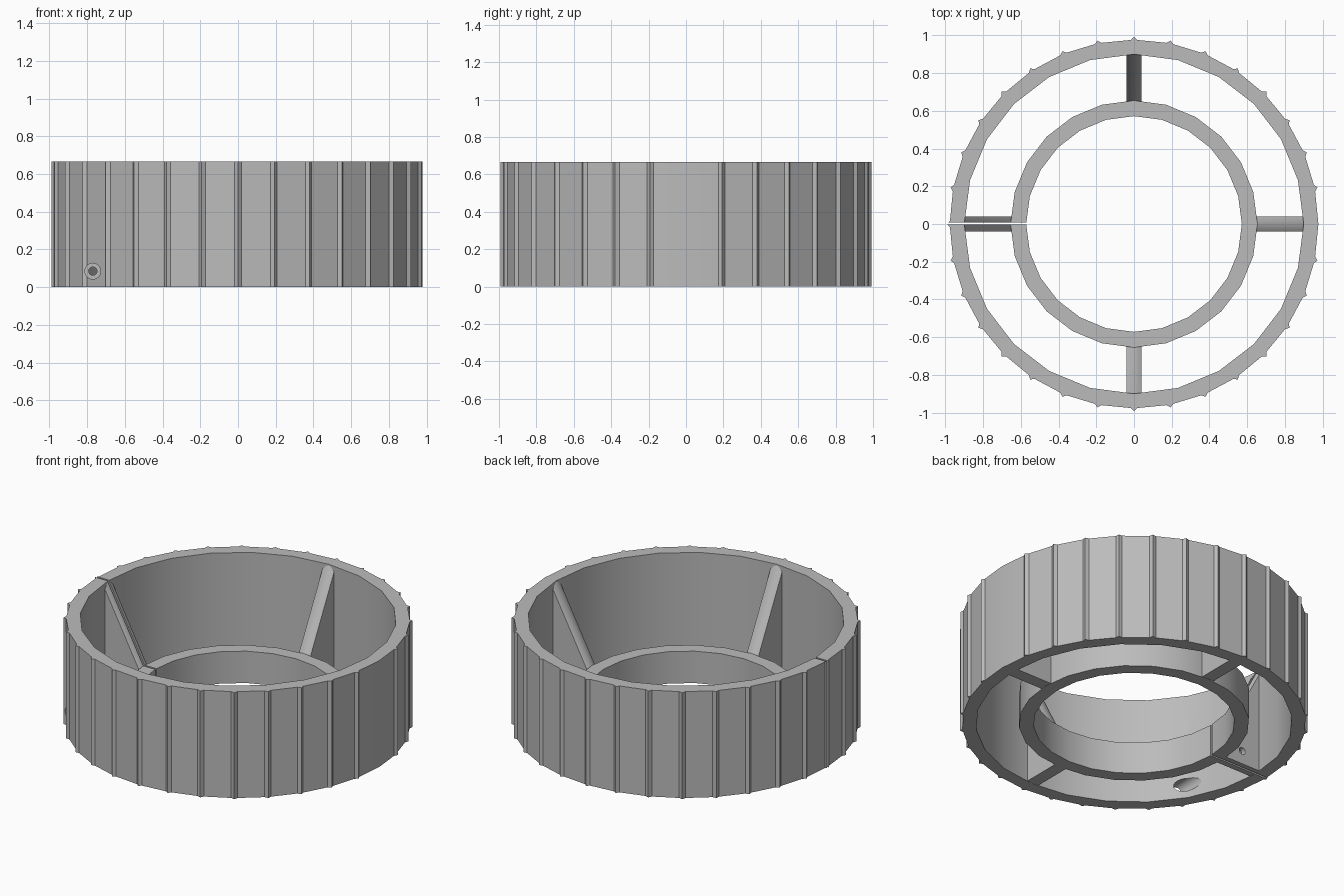
import bpy, bmesh, math
from mathutils import Matrix

cube = bpy.data.objects.get("Cube")
if cube:
    bpy.data.objects.remove(cube, do_unlink=True)

HEIGHT, HUB_HEIGHT = 0.667, 0.2
RIM_R, RIM_BORE = 0.978, 0.9
HUB_R, HUB_BORE = 0.655, 0.572
TEETH = 32

grey = bpy.data.materials.new("plain grey")
grey.use_nodes = True
colour = (0.5, 0.5, 0.5, 1)
grey.diffuse_color = colour
grey.node_tree.nodes["Principled BSDF"].inputs["Base Color"].default_value = colour


def make_object(name, bm):
    bmesh.ops.recalc_face_normals(bm, faces=bm.faces)
    mesh = bpy.data.meshes.new(name)
    bm.to_mesh(mesh)
    bm.free()
    mesh.materials.append(grey)
    obj = bpy.data.objects.new(name, mesh)
    bpy.context.collection.objects.link(obj)
    return obj


def prism(name, outline, z0, z1):
    bm = bmesh.new()
    face = bm.faces.new([bm.verts.new((x, y, z0)) for x, y in outline])
    top = bmesh.ops.extrude_face_region(bm, geom=[face])["geom"]
    verts = [v for v in top if isinstance(v, bmesh.types.BMVert)]
    bmesh.ops.translate(bm, verts=verts, vec=(0, 0, z1 - z0))
    return make_object(name, bm)


def polygon(radius, sides):
    return [(radius * math.cos(math.tau * i / sides), radius * math.sin(math.tau * i / sides))
            for i in range(sides)]


def toothed_outline():
    points = []
    for i in range(TEETH):
        a = math.tau * i / TEETH
        # The tooth opposite the clamp slit is left out
        local = [(RIM_R, 0)] if i == 0 else [(0.976, -0.018), (0.992, 0), (0.976, 0.018)]
        for r, t in local:
            points.append((r * math.cos(a) - t * math.sin(a), r * math.sin(a) + t * math.cos(a)))
    return points


def cut(obj, cutter):
    cutter.hide_render = True
    mod = obj.modifiers.new("cut", "BOOLEAN")
    mod.operation, mod.solver, mod.object = "DIFFERENCE", "EXACT", cutter
    bpy.context.view_layer.update()
    mesh = bpy.data.meshes.new_from_object(obj.evaluated_get(bpy.context.evaluated_depsgraph_get()))
    obj.modifiers.clear()
    obj.data = mesh


def rib(name, angle):
    # Sloped web with a slightly arched upper edge
    profile = [(0.62, 0.001), (0.94, 0.001), (0.94, 0.664), (0.902, 0.664), (0.655, 0.2), (0.62, 0.15)]
    bm = bmesh.new()
    loops = []
    for i in range(9):
        t = i / 4 - 1
        drop = 0.02 * t * t
        loops.append([bm.verts.new((r, 0.04 * t, z - (drop if z > 0.01 else 0))) for r, z in profile])
    for a, b in zip(loops, loops[1:]):
        for j in range(len(profile)):
            k = (j + 1) % len(profile)
            bm.faces.new((a[j], a[k], b[k], b[j]))
    bm.faces.new(loops[0])
    bm.faces.new(loops[-1][::-1])
    bmesh.ops.rotate(bm, verts=bm.verts, matrix=Matrix.Rotation(angle, 3, "Z"))
    return make_object(name, bm)


def bore_cutter(name, radius, y0, y1):
    bm = bmesh.new()
    place = Matrix.Translation((-0.77, (y0 + y1) / 2, 0.085)) @ Matrix.Rotation(math.pi / 2, 4, "X")
    bmesh.ops.create_cone(bm, cap_ends=True, segments=24, radius1=radius, radius2=radius,
                          depth=y1 - y0, matrix=place)
    return make_object(name, bm)


# Main parts
rim = prism("toothed_rim", toothed_outline(), 0, HEIGHT)
hub = prism("inner_ring", polygon(HUB_R, 24), 0, HUB_HEIGHT)
names = ["left_rib", "back_rib", "clamp_rib", "front_rib"]
ribs = [rib(n, i * math.pi / 2) for i, n in enumerate(names)]
clamp = ribs[2]

# Cutters for the bores, the clamp slit and the screw hole
rim_bore = prism("rim_bore_cutter", polygon(RIM_BORE, 24), -0.1, 0.8)
hub_bore = prism("hub_bore_cutter", polygon(HUB_BORE, 24), -0.1, 0.8)
slit = prism("slit_cutter", [(-1.1, -0.003), (-0.4, -0.003), (-0.4, 0.009), (-1.1, 0.009)], -0.1, 0.8)
head_hole = bore_cutter("head_hole_cutter", 0.042, -0.9, -0.2)
screw_hole = bore_cutter("screw_hole_cutter", 0.022, -0.1, 0.1)

for part, cutters in ((rim, (rim_bore, slit, head_hole)), (hub, (hub_bore, slit)),
                      (clamp, (slit, screw_hole))):
    for c in cutters:
        cut(part, c)
for c in (rim_bore, hub_bore, slit, head_hole, screw_hole):
    bpy.data.objects.remove(c, do_unlink=True)

# Smooth the curved walls, keep the edges crisp
for obj in bpy.context.view_layer.objects:
    obj.select_set(False)
for obj in [rim, hub] + ribs:
    obj.select_set(True)
bpy.context.view_layer.objects.active = rim
bpy.ops.object.shade_smooth_by_angle(angle=math.radians(17))
